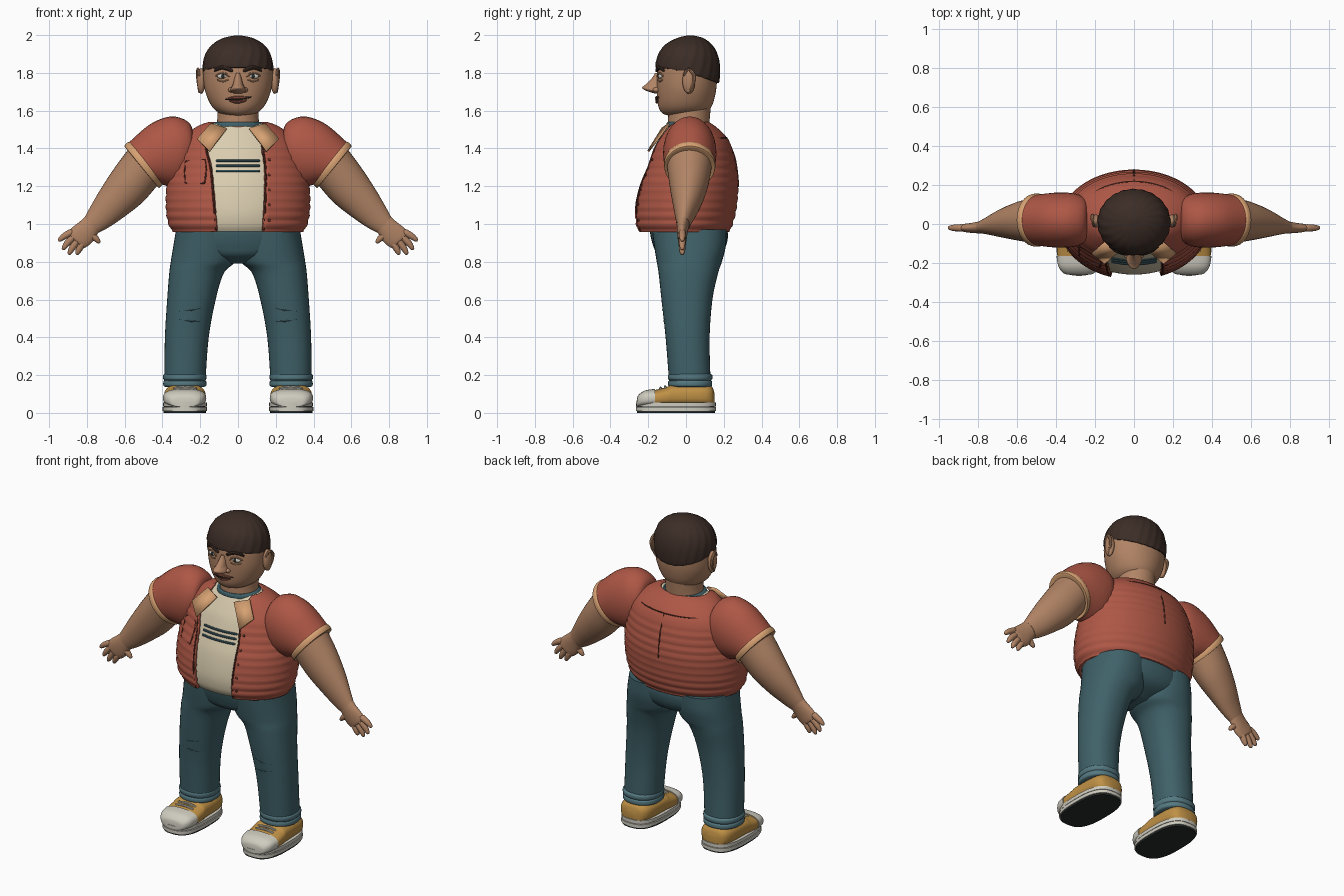
import bpy, bmesh
from math import sin, cos, pi, asin, atan2, sqrt, radians
from mathutils import Vector

if "Cube" in bpy.data.objects:
    bpy.data.objects.remove(bpy.data.objects["Cube"])

def material(name, c):
    m = bpy.data.materials.new(name)
    m.diffuse_color = (*c, 1)
    m.use_nodes = True
    m.node_tree.nodes["Principled BSDF"].inputs["Base Color"].default_value = m.diffuse_color
    return m

SKIN = material("skin", (.44, .23, .13))
RED = material("jacket_red", (.42, .095, .06))
SEAM = material("seam_dark", (.12, .03, .02))
JEAN = material("denim", (.05, .12, .14))
CUFF = material("denim_light", (.09, .19, .22))
CREAM = material("cream", (.70, .61, .43))
TRIM = material("trim_tan", (.68, .36, .17))
HAIR = material("hair_brown", (.045, .026, .02))
TAN = material("shoe_tan", (.52, .28, .06))
WHITE = material("off_white", (.62, .60, .52))
DARK = material("dark", (.02, .025, .025))
LIP = material("lip", (.25, .08, .05))

def smooth(rows, k=6):
    """Catmull-Rom interpolation of rows of numbers"""
    out = []
    for i in range(len(rows) - 1):
        p = [rows[max(0, min(len(rows) - 1, i + j))] for j in (-1, 0, 1, 2)]
        for s in range(k):
            t = s / k
            out.append(tuple(.5 * (2*b + (c-a)*t + (2*a-5*b+4*c-d)*t*t + (3*b-a-3*c+d)*t**3)
                             for a, b, c, d in zip(*p)))
    return out + [tuple(rows[-1])]

def skin_rings(name, rings, mat, mirror=False, closed=True, thick=0):
    bm = bmesh.new()
    vs = [[bm.verts.new(p) for p in r] for r in rings]
    n = len(vs[0])
    for a, b in zip(vs, vs[1:]):
        for i in range(n if closed else n - 1):
            j = (i + 1) % n
            bm.faces.new((a[i], a[j], b[j], b[i]))
    if closed:
        bm.faces.new(vs[0])
        bm.faces.new(vs[-1])
    return finish(name, bm, mat, mirror, thick)

def finish(name, bm, mat, mirror=False, thick=0):
    bmesh.ops.recalc_face_normals(bm, faces=bm.faces)
    me = bpy.data.meshes.new(name)
    bm.to_mesh(me)
    bm.free()
    me.materials.append(mat)
    o = bpy.data.objects.new(name, me)
    bpy.context.collection.objects.link(o)
    if thick:
        s = o.modifiers.new("thickness", 'SOLIDIFY')
        s.thickness, s.offset = thick, 0
    if mirror:
        o.modifiers.new("mirror", 'MIRROR')
    return o

def oval(n, e):
    f = lambda v: (1 if v > 0 else -1) * abs(v) ** e
    return [(f(cos(2*pi*i/n)), f(sin(2*pi*i/n))) for i in range(n)]

def loft(name, rows, mat, mirror=False, axis='z', e=1, n=40, k=6, warp=None):
    """rows: (position, a0, a1, b0, b1); a is x, b is the remaining axis"""
    rings = []
    for t, a0, a1, b0, b1 in (smooth(rows, k) if k > 1 else rows):
        pts = [((a0+a1)/2 + (a1-a0)/2*c, (b0+b1)/2 + (b1-b0)/2*s) for c, s in oval(n, e)]
        r = [Vector((a, b, t) if axis == 'z' else (a, t, b)) for a, b in pts]
        rings.append([warp(v) for v in r] if warp else r)
    return skin_rings(name, rings, mat, mirror)

def limb(name, rows, mat, k=6):
    """rows: upper x,z / lower x,z outline in the front view, y centre, y radius"""
    rings = [[((ux+lx)/2 + (ux-lx)/2*c, yc + ry*s, (uz+lz)/2 + (uz-lz)/2*c) for c, s in oval(32, 1)]
             for ux, uz, lx, lz, yc, ry in smooth(rows, k)]
    return skin_rings(name, rings, mat, True)

def tube(name, pts, r, mat, mirror=False, n=8, k=3):
    """round strand with rounded ends; r is one radius or one per point"""
    rr = r if isinstance(r, (list, tuple)) else [r] * len(pts)
    rows = smooth([(*p, q) for p, q in zip(pts, rr)], k)
    P = [Vector(w[:3]) for w in rows]
    R = [w[3] for w in rows]
    d0, d1 = (P[1]-P[0]).normalized(), (P[-1]-P[-2]).normalized()
    pre = [(P[0] - d0*R[0]*f, R[0]*g) for f, g in ((.95, .25), (.7, .71))]
    post = [(P[-1] + d1*R[-1]*f, R[-1]*g) for f, g in ((.7, .71), (.95, .25))]
    allp = pre + list(zip(P, R)) + post
    rings = []
    for i, (p, q) in enumerate(allp):
        t = (allp[min(i+1, len(allp)-1)][0] - allp[max(i-1, 0)][0]).normalized()
        u = t.cross(Vector((.1, 1, .05) if abs(t.y) < .9 else (1, 0, 0))).normalized()
        v = t.cross(u)
        rings.append([p + (u*c + v*s)*q for c, s in oval(n, 1)])
    return skin_rings(name, rings, mat, mirror)

def ball(name, c, r, mat, mirror=False):
    bm = bmesh.new()
    bmesh.ops.create_uvsphere(bm, u_segments=20, v_segments=12, radius=1)
    for v in bm.verts:
        v.co = Vector([c[i] + v.co[i]*r[i] for i in range(3)])
    return finish(name, bm, mat, mirror)

def on(rows, x, z, off=0, side=-1):
    """point on the front (-1) or back (1) of a vertical loft"""
    w = min(smooth(rows, 12), key=lambda q: abs(q[0] - z))
    u = (x - (w[1]+w[2])/2) / ((w[2]-w[1])/2)
    return (x, (w[3]+w[4])/2 + side*((w[4]-w[3])/2*sqrt(max(0, 1-u*u)) + off), z)

def sym(*rows):
    return [(z, -h, h, a, b) for z, h, a, b in rows]

# torso: shirt inside, open jacket outside
body = sym((.96, .335, -.25, .22), (1.0, .358, -.268, .238), (1.08, .372, -.272, .258),
           (1.2, .37, -.25, .268), (1.3, .35, -.212, .258), (1.4, .32, -.175, .235),
           (1.46, .275, -.142, .203), (1.51, .21, -.11, .15), (1.532, .15, -.095, .115))
loft("shirt", [(z, a+.014, b-.014, c+.014, d-.014) for z, a, b, c, d in body], CREAM, n=64)
edge = smooth([(.96, .13, .11), (1.15, .14, .125), (1.3, .14, .14), (1.42, .125, .165), (1.532, .13, .135)], 12)
def edges(z):
    return min(edge, key=lambda q: abs(q[0] - z))[1:]
rings = []
for z, a, b, c, d in smooth(body, 8):
    xr, xl = edges(z)
    p0, p1 = asin(min(.95, xr/b)), 2*pi - asin(min(.95, xl/b))
    w = .003*sin(z*140) if z < 1.4 else 0
    rings.append([((b+w)*sin(p), (c+d)/2 - ((d-c)/2+w)*cos(p), z)
                  for p in (p0 + (p1-p0)*i/80 for i in range(81))])
skin_rings("jacket", rings, RED, closed=False, thick=.018)
for i, s in ((0, 1), (1, -1)):
    tube("jacket_front_seam", [on(body, s*(edges(z)[i]+.006), z, .009) for z in (.97, 1.08, 1.2, 1.3, 1.4, 1.46)], .005, SEAM)
tube("jacket_back_yoke_seam", [on(body, x/100, 1.455 + .00003*(24-abs(x)), .01, 1) for x in range(-24, 25, 6)], .004, SEAM)
tube("jacket_back_seam", [on(body, 0, z, .01, 1) for z in (1.45, 1.36, 1.28, 1.2)], .004, SEAM)
for z in (1.02, 1.1, 1.18, 1.26, 1.34):
    ball("button", on(body, .165, z, .008), (.008, .006, .008), SEAM)
pocket = [(-.28, 1.33), (-.28, 1.23), (-.265, 1.215), (-.19, 1.215), (-.175, 1.23), (-.175, 1.34), (-.28, 1.33)]
tube("chest_pocket", [on(body, x, z, .009) for x, z in pocket], .004, SEAM)
for z in (1.335, 1.308, 1.28):
    tube("shirt_stripe", [on(body, x/100, z, -.014) for x in (-11, -5, 0, 5, 11)], .007, JEAN)
loft("shirt_collar_band", sym((1.515, .135, -.105, .125), (1.53, .132, -.104, .124), (1.54, .12, -.098, .12)), JEAN)

# collar flaps
bm = bmesh.new()
bm.faces.new([bm.verts.new(p) for p in
              ((.145, -.09, 1.53), (.215, -.15, 1.45), (.15, -.2, 1.385), (.06, -.125, 1.505))])
finish("collar_flap", bm, TRIM, True, .012)

# sleeves, arms, hands
limb("sleeve", [(.235, 1.46, .235, 1.38, .02, .04), (.25, 1.525, .235, 1.31, .02, .10),
                (.30, 1.56, .265, 1.24, .02, .13), (.37, 1.567, .30, 1.20, .02, .14),
                (.47, 1.525, .35, 1.195, .02, .14), (.585, 1.425, .405, 1.21, .02, .13)], RED)
limb("sleeve_trim", [(.57, 1.435, .393, 1.224, .02, .128), (.585, 1.432, .40, 1.208, .02, .136),
                     (.601, 1.413, .419, 1.19, .02, .134), (.592, 1.4, .425, 1.205, .02, .122)], TRIM, 3)
limb("arm", [(.57, 1.41, .41, 1.225, .018, .12), (.655, 1.295, .50, 1.12, .015, .102),
             (.73, 1.18, .60, 1.04, .005, .075), (.785, 1.085, .68, .985, -.008, .048),
             (.812, 1.035, .735, .955, -.015, .034)], SKIN)
limb("palm", [(.808, 1.04, .733, .962, -.015, .033), (.835, 1.015, .752, .935, -.018, .03),
              (.873, .985, .775, .9, -.02, .026), (.9, .955, .81, .875, -.02, .021),
              (.89, .935, .83, .88, -.02, .01)], SKIN)
for a, b, c in (((.885, .955), (.92, .935), (.942, .918)), ((.873, .93), (.905, .897), (.922, .873)),
                ((.853, .908), (.878, .872), (.891, .848)), ((.825, .895), (.842, .865), (.85, .847)),
                ((.785, .95), (.755, .925), (.739, .908))):
    tube("finger", [(x, -.02, z) for x, z in (a, b, c)], (.019, .017, .012), SKIN, True, 12)

# neck, head, face
loft("neck", sym((1.48, .125, -.095, .12), (1.55, .11, -.095, .125), (1.66, .11, -.09, .135)), SKIN)
head = sym((1.574, .04, -.09, .05), (1.586, .095, -.125, .1), (1.625, .14, -.147, .137), (1.70, .173, -.155, .158),
           (1.78, .184, -.155, .165), (1.85, .18, -.145, .165), (1.93, .14, -.105, .14), (1.98, .05, -.03, .06))
loft("head", head, SKIN, n=48)
loft("nose", sym((1.80, .012, -.163, -.11), (1.77, .02, -.182, -.11), (1.74, .027, -.212, -.11), (1.722, .036, -.232, -.11),
                 (1.707, .042, -.215, -.11), (1.692, .025, -.17, -.11)), SKIN, n=20)
ball("nostril_wing", (.034, -.155, 1.71), (.018, .022, .014), SKIN, True)
for nm, x, z, off, r, m in (("eye", .08, 1.782, -.006, (.03, .014, .014), WHITE),
                            ("iris", .08, 1.782, .002, (.012, .008, .012), DARK)):
    ball(nm, on(head, x, z, off), r, m, True)
tube("upper_eyelid", [on(head, x, z, .003) for x, z in ((.048, 1.782), (.065, 1.796), (.09, 1.798), (.114, 1.785))], .005, SKIN, True)
tube("eye_bag", [on(head, x, z, 0) for x, z in ((.055, 1.762), (.08, 1.754), (.108, 1.763))], .004, SKIN, True)
tube("eyebrow", [on(head, x, z, .004) for x, z in ((.035, 1.812), (.06, 1.825), (.09, 1.828), (.122, 1.812))],
     (.009, .012, .011, .006), HAIR, True)
tube("upper_lip", [on(head, x, z, .002) for x, z in ((-.06, 1.662), (-.02, 1.668), (.02, 1.668), (.06, 1.67))], (.004, .009, .009, .004), LIP)
tube("lower_lip", [on(head, x, z, .002) for x, z in ((-.045, 1.652), (0, 1.646), (.045, 1.655))], (.004, .009, .004), LIP)
tube("mouth_line", [on(head, x, z, .009) for x, z in ((-.065, 1.66), (0, 1.657), (.068, 1.672))], .003, DARK)
ball("ear", (.195, .015, 1.757), (.022, .034, .068), SKIN, True)
tube("ear_rim", [(.205, -.01, 1.79), (.212, .012, 1.82), (.214, .042, 1.79), (.21, .04, 1.745), (.203, .015, 1.7)],
     (.007, .008, .009, .008, .008), SKIN, True)

# hair cap with swirling strands
def swirl(v):
    low, back = (2 - v.z)/.17, max(0, (v.y + .16)/.335)
    g = 1 - .022*abs(sin(10*atan2(v.x, v.y - .02) + 22*v.z))
    return Vector((v.x*g, .02 + (v.y - .02)*g, v.z - low*.082*back**1.6))
loft("hair", sym((1.83, .172, -.145, .16), (1.833, .189, -.163, .177), (1.9, .18, -.148, .18), (1.95, .147, -.112, .155),
                 (1.985, .085, -.05, .1), (1.999, .012, .01, .035)), HAIR, n=120, k=5, warp=swirl)

# jeans
loft("jeans_hips", sym((1.0, .315, -.19, .2), (.95, .33, -.19, .222), (.88, .325, -.172, .21), (.83, .24, -.145, .17),
                       (.79, .08, -.07, .08)), JEAN)
leg = [(.97, .0, .328, -.18, .215), (.88, .0, .343, -.168, .21), (.8, .015, .356, -.155, .19), (.74, .075, .364, -.145, .17),
       (.6, .118, .375, -.13, .14), (.4, .155, .387, -.108, .125), (.17, .172, .39, -.09, .13)]
loft("jeans_leg", leg, JEAN, True, e=.9)
loft("jeans_cuff", [(.138, .178, .386, -.082, .128), (.145, .168, .395, -.094, .138), (.165, .168, .395, -.094, .138), (.172, .173, .39, -.088, .133),
                    (.18, .168, .396, -.095, .139), (.2, .168, .396, -.095, .139), (.207, .178, .386, -.085, .128)], CUFF, True, e=.9, k=3)
tube("pocket_seam", [on(leg, x, z, .002) for x, z in ((.275, .955), (.29, .92), (.318, .9))], .004, DARK, True)
for a, b in ((.555, .54), (.485, .495)):
    tube("knee_crease", [on(leg, x, z, 0) for x, z in ((.2, a), (.25, (a+b)/2-.004), (.31, b))], .004, JEAN, True)

# shoes
def slab(name, z0, z1, g, mat):
    r = (.163+g, .4-g, -.266+g, .16-g)
    loft(name, [(z0, *r), (z1, *r)], mat, True, e=.72, k=1)
slab("outsole", 0, .014, .006, DARK)
slab("midsole_lower", .01, .03, 0, WHITE)
slab("midsole_groove", .028, .036, .008, DARK)
slab("midsole_upper", .034, .055, .002, WHITE)
shoe = [(-.258, .25, .315, .03, .06), (-.25, .21, .355, .025, .088), (-.215, .182, .383, .015, .113), (-.16, .172, .393, .01, .122),
        (-.1, .17, .393, .0, .138), (-.06, .173, .39, -.0, .152), (.08, .18, .383, .0, .152), (.135, .205, .36, .0, .14), (.152, .25, .315, .03, .1)]
shoe = [(y, a, b, .03, d) for y, a, b, c, d in shoe]
loft("shoe_upper", shoe, TAN, True, 'y', .75)
loft("toe_cap", [(y-.003, a-.004, b+.004, c, d+.005) for y, a, b, c, d in shoe[:4]], WHITE, True, 'y', .75)
for y, z in ((-.135, .132), (-.11, .139)):
    tube("lace", [(.225, y, z-.008), (.28, y, z), (.335, y, z-.008)], .007, WHITE, True)

# shading
bpy.ops.object.select_all(action='SELECT')
bpy.context.view_layer.objects.active = bpy.context.selected_objects[0]
bpy.ops.object.shade_smooth_by_angle(angle=radians(40))
